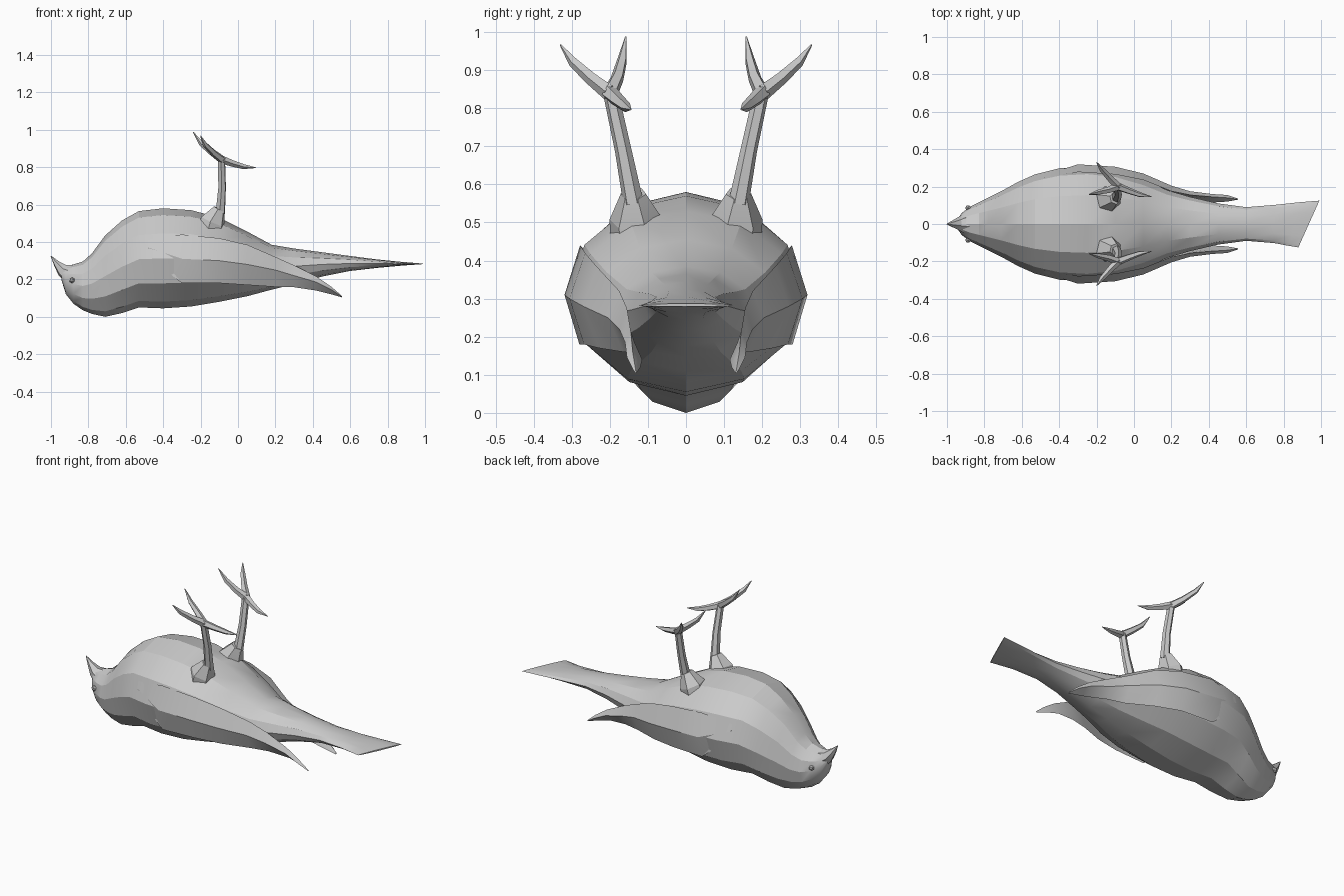
import bpy
import bmesh
import math
from mathutils import Vector

cube = bpy.data.objects.get("Cube")
if cube:
    bpy.data.objects.remove(cube, do_unlink=True)


def finish(name, bm, angle, mirrored=False):
    """Turn a bmesh into an object, optionally mirrored to the other side."""
    bmesh.ops.remove_doubles(bm, verts=bm.verts, dist=0.0005)
    bmesh.ops.recalc_face_normals(bm, faces=bm.faces)
    mesh = bpy.data.meshes.new(name)
    bm.to_mesh(mesh)
    bm.free()
    obj = bpy.data.objects.new(name, mesh)
    bpy.context.collection.objects.link(obj)
    bpy.ops.object.select_all(action='DESELECT')
    bpy.context.view_layer.objects.active = obj
    obj.select_set(True)
    bpy.ops.object.shade_smooth_by_angle(angle=math.radians(angle))
    if mirrored:
        mirror = obj.modifiers.new("Mirror", 'MIRROR')
        mirror.use_axis = (False, True, False)
        mirror.use_clip = False
        mirror.use_mirror_merge = False
    return obj


def add_loft(bm, rings):
    """Skin a list of equal-sized point rings and cap both ends."""
    loops = [[bm.verts.new(p) for p in ring] for ring in rings]
    count = len(loops[0])
    for a, b in zip(loops, loops[1:]):
        for i in range(count):
            j = (i + 1) % count
            bm.faces.new((a[i], a[j], b[j], b[i]))
    bm.faces.new(loops[0])
    bm.faces.new(loops[-1])


def add_tube(bm, path, radii, sides=5):
    """Sweep a tapering polygon along a path."""
    points = [Vector(p) for p in path]
    rings = []
    for i, (point, radius) in enumerate(zip(points, radii)):
        ahead = points[min(i + 1, len(points) - 1)]
        behind = points[max(i - 1, 0)]
        along = (ahead - behind).normalized()
        side = along.cross(Vector((1, 0.2, 0.3))).normalized()
        up = along.cross(side)
        ring = []
        for k in range(sides):
            t = math.tau * k / sides
            ring.append(point + radius * (side * math.cos(t) + up * math.sin(t)))
        rings.append(ring)
    add_loft(bm, rings)


# Head, body and tail: stations of x, top z, bottom z, half width
stations = [
    (-0.945, 0.25, 0.2, 0.025), (-0.92, 0.27, 0.12, 0.06),
    (-0.88, 0.28, 0.07, 0.09), (-0.83, 0.295, 0.035, 0.115),
    (-0.78, 0.34, 0.015, 0.14), (-0.71, 0.435, 0, 0.175),
    (-0.62, 0.515, 0.02, 0.225), (-0.53, 0.565, 0.05, 0.265),
    (-0.4, 0.58, 0.045, 0.298), (-0.25, 0.57, 0.055, 0.308),
    (-0.1, 0.53, 0.08, 0.29), (0.05, 0.455, 0.11, 0.24),
    (0.18, 0.385, 0.145, 0.18), (0.3, 0.365, 0.175, 0.145),
    (0.45, 0.345, 0.215, 0.11), (0.6, 0.325, 0.245, 0.09),
    (0.75, 0.306, 0.262, 0.102), (0.86, 0.295, 0.272, 0.117),
    (0.935, 0.287, 0.279, 0.125),
]
SIDES = 12
rings = []
for x, top, bottom, width in stations:
    skew = 0.45 * max(0, (x - 0.75) / 0.185)
    ring = []
    for k in range(SIDES):
        t = math.tau * k / SIDES
        y = width * math.sin(t)
        z = (top + bottom) / 2 + (top - bottom) / 2 * math.cos(t)
        ring.append((x + skew * y, y, z))
    rings.append(ring)
bm = bmesh.new()
add_loft(bm, rings)
finish("body", bm, 22)

# Beak
bm = bmesh.new()
add_tube(bm, [(-0.89, 0, 0.225), (-0.94, 0, 0.25), (-0.97, 0, 0.285), (-1, 0, 0.325)],
         [0.06, 0.035, 0.018, 0.002], 6)
finish("beak", bm, 25)

# Eyes
bm = bmesh.new()
bmesh.ops.create_icosphere(bm, subdivisions=1, radius=0.016)
bmesh.ops.translate(bm, verts=bm.verts, vec=(-0.887, 0.086, 0.195))
finish("eyes", bm, 25, mirrored=True)

# Folded wings: x, then y and z of the upper edge, outer bulge and lower edge
wing_stations = [
    (-0.48, 0.25, 0.41, 0.262, 0.37, 0.262, 0.32),
    (-0.3, 0.278, 0.44, 0.319, 0.31, 0.28, 0.18),
    (-0.1, 0.265, 0.42, 0.306, 0.3, 0.268, 0.18),
    (0.05, 0.235, 0.385, 0.27, 0.28, 0.228, 0.17),
    (0.2, 0.175, 0.32, 0.205, 0.25, 0.165, 0.16),
    (0.3, 0.155, 0.275, 0.175, 0.22, 0.14, 0.158),
    (0.42, 0.145, 0.215, 0.16, 0.185, 0.115, 0.14),
    (0.5, 0.14, 0.16, 0.155, 0.145, 0.12, 0.12),
    (0.555, 0.132, 0.112, 0.136, 0.108, 0.13, 0.104),
]
rings = []
for x, y1, z1, y2, z2, y3, z3 in wing_stations:
    inner = y2 - 0.025 if x < 0.55 else y3
    rings.append([(x, y1, z1), (x, y2, z2), (x, y3, z3), (x, inner, z2)])
bm = bmesh.new()
add_loft(bm, rings)
finish("wings", bm, 22, mirrored=True)

# Thigh lumps
bm = bmesh.new()
add_tube(bm, [(-0.15, 0.125, 0.46), (-0.135, 0.132, 0.51), (-0.1, 0.138, 0.575)],
         [0.075, 0.07, 0.034], 6)
finish("thighs", bm, 15, mirrored=True)

# Shanks
bm = bmesh.new()
add_tube(bm, [(-0.095, 0.138, 0.55), (-0.085, 0.165, 0.69), (-0.088, 0.2, 0.85)],
         [0.027, 0.022, 0.02], 6)
finish("shanks", bm, 15, mirrored=True)

# Toes: two forward and one back
ankle = (-0.085, 0.2, 0.84)
toes = [
    [ankle, (-0.13, 0.245, 0.875), (-0.175, 0.295, 0.92), (-0.2, 0.33, 0.967)],
    [ankle, (-0.14, 0.18, 0.88), (-0.195, 0.168, 0.925), (-0.24, 0.158, 0.988)],
    [ankle, (-0.03, 0.178, 0.82), (0.03, 0.157, 0.803), (0.095, 0.145, 0.797)],
]
bm = bmesh.new()
for path in toes:
    add_tube(bm, path, [0.022, 0.018, 0.014, 0.002])
finish("toes", bm, 15, mirrored=True)
